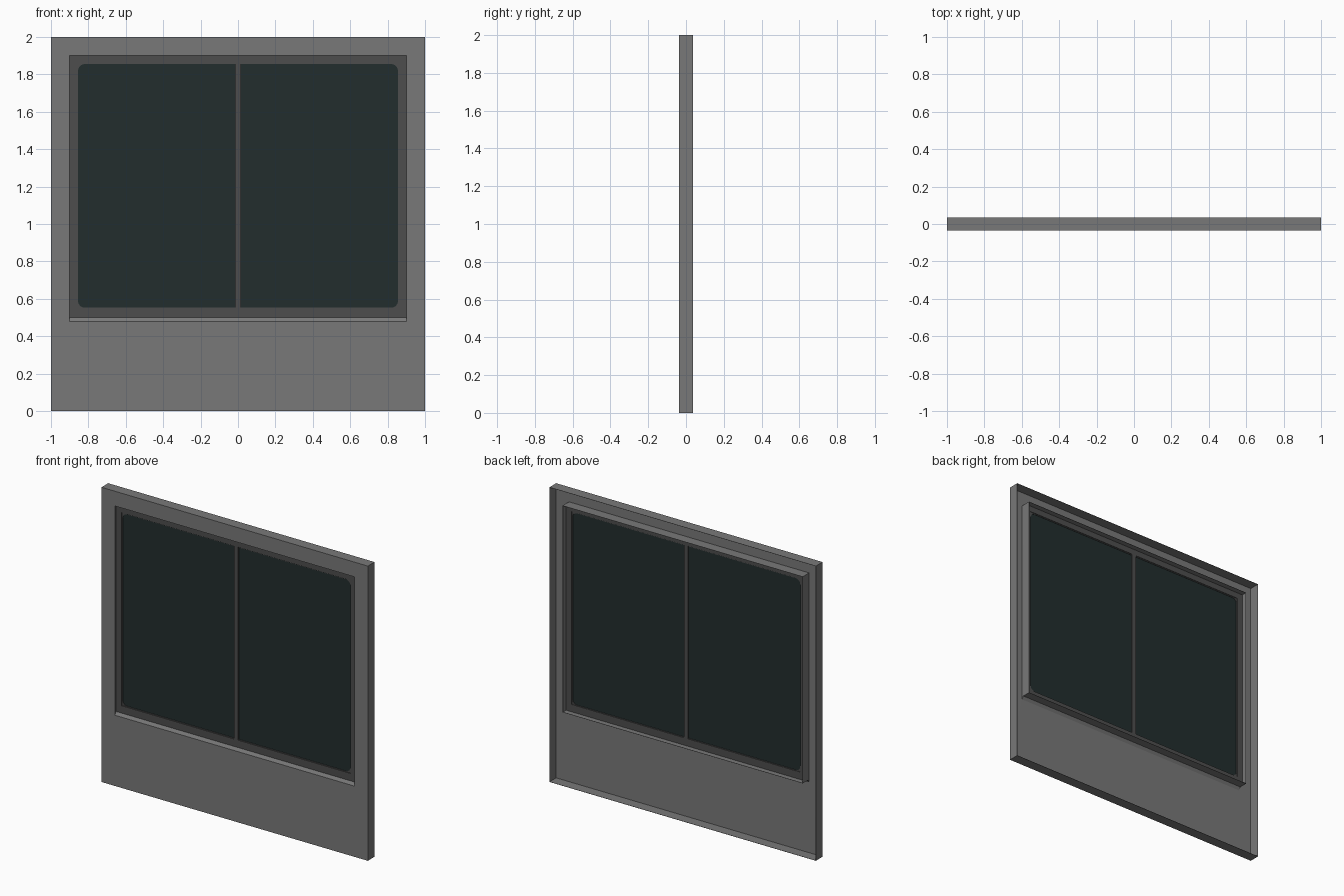
import bpy, bmesh, math

if "Cube" in bpy.data.objects:
    bpy.data.objects.remove(bpy.data.objects["Cube"])

def material(name, rgb):
    m = bpy.data.materials.new(name)
    m.diffuse_color = (*rgb, 1)
    m.use_nodes = True
    m.node_tree.nodes["Principled BSDF"].inputs["Base Color"].default_value = m.diffuse_color
    return m

GREY = material("panel grey", (0.19, 0.19, 0.19))
DARK = material("frame dark grey", (0.075, 0.075, 0.075))
GLASS = material("tinted glass", (0.016, 0.027, 0.027))

def rect(x0, x1, z0, z1, y, radii=(0, 0, 0, 0), seg=0):
    """Rectangle loop seen from the front; corner radii from bottom left, anticlockwise."""
    corners = [(x0, z0, 1, 1, 180), (x1, z0, -1, 1, 270), (x1, z1, -1, -1, 0), (x0, z1, 1, -1, 90)]
    pts = []
    for (x, z, sx, sz, a), r in zip(corners, radii):
        for i in range(seg + 1 if r else 1):
            t = math.radians(a + (90 * i / seg if seg else 0))
            pts.append((x + sx * r + r * math.cos(t), y, z + sz * r + r * math.sin(t)))
    return pts

def loft(name, loops, mat, closed=False, caps=False):
    """Bridge equal-length loops in order; optionally join last to first or cap the ends."""
    bm = bmesh.new()
    rings = [[bm.verts.new(p) for p in loop] for loop in loops]
    pairs = list(zip(rings, rings[1:])) + ([(rings[-1], rings[0])] if closed else [])
    for a, b in pairs:
        for i in range(len(a)):
            j = (i + 1) % len(a)
            bm.faces.new((a[i], a[j], b[j], b[i]))
    if caps:
        bm.faces.new(rings[0])
        bm.faces.new(rings[-1][::-1])
    if closed or caps:
        bmesh.ops.recalc_face_normals(bm, faces=bm.faces)
    me = bpy.data.meshes.new(name)
    bm.to_mesh(me)
    bm.free()
    me.materials.append(mat)
    ob = bpy.data.objects.new(name, me)
    bpy.context.collection.objects.link(ob)
    return ob

F, B = -0.036, 0.036          # front and back planes

# Sheet panel: outer flange, front face, sloped sill, window return
panel = loft("wall_panel", [
    rect(-1, 1, 0, 2, B),
    rect(-1, 1, 0, 2, F),
    rect(-0.9, 0.9, 0.48, 1.9, F),
    rect(-0.9, 0.9, 0.5, 1.9, -0.022),
    rect(-0.9, 0.9, 0.5, 1.9, B)], GREY)
thick = panel.modifiers.new("sheet", 'SOLIDIFY')
thick.thickness = 0.002
thick.offset = -1

# Window frame
def ring(name, outer, inner, y0, y1, r):
    n = 6
    tiny, rad = (1e-4,) * 4, (r,) * 4
    loft(name, [rect(*outer, y0, tiny, n), rect(*inner, y0, rad, n),
                rect(*inner, y1, rad, n), rect(*outer, y1, tiny, n)], DARK, closed=True)

ring("window_frame", (-0.9, 0.9, 0.5, 1.9), (-0.86, 0.86, 0.55, 1.86), -0.022, 0.0, 1e-4)
# Rounded glazing bead inside the frame
ring("glazing_bead", (-0.862, 0.862, 0.548, 1.862), (-0.855, 0.855, 0.553, 1.855), -0.016, -0.004, 0.035)

# Centre mullion
loft("mullion", [rect(-0.015, 0.015, 0.55, 1.86, y) for y in (-0.022, 0.0)], DARK, caps=True)

# Two glass panes
for side, x0, x1 in (("left", -0.857, -0.012), ("right", 0.012, 0.857)):
    loft(side + "_glass", [rect(x0, x1, 0.551, 1.857, y) for y in (-0.013, -0.007)], GLASS, caps=True)
